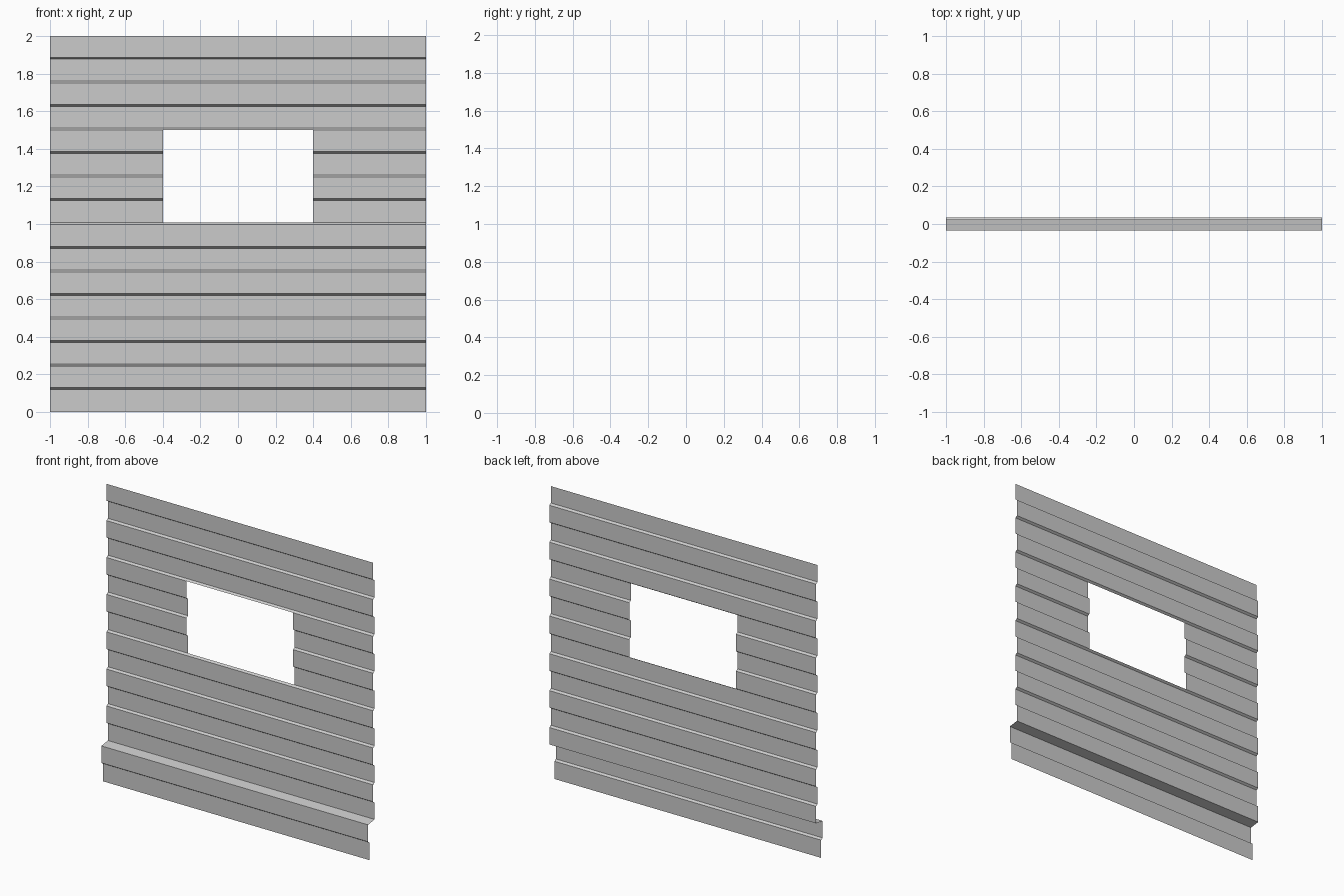
import bpy, bmesh

if "Cube" in bpy.data.objects:
    bpy.data.objects.remove(bpy.data.objects["Cube"])

# Stepped siding profile (y, z), bottom to top; courses alternate back / front
STEP, H = 0.015, 0.005
COURSES = 16
BACK, LOW_BACK = 0.035, -0.020   # the two bottom courses stand further forward

def course_y(i):
    base = LOW_BACK if i < 2 else BACK
    return base - (STEP if i % 2 else 0)

profile = [(course_y(0), 0.0)]
for i in range(1, COURSES):
    z = i * 0.125 + (0.006 if i > 8 else 0.002 if i == 8 else 0)
    profile += [(course_y(i - 1), z - H), (course_y(i), z + H)]
profile.append((course_y(COURSES - 1), 2.0))

# Sheet wall: sweep the profile along x, leaving the window open
xs = [-1.0, -0.4, 0.4, 1.0]
bm = bmesh.new()
grid = [[bm.verts.new((x, y, z)) for x in xs] for y, z in profile]
for r in range(len(profile) - 1):
    mid = (profile[r][1] + profile[r + 1][1]) / 2
    in_window = 1.02 < mid < 1.49
    for c in range(3):
        if c == 1 and in_window:
            continue
        bm.faces.new((grid[r][c], grid[r][c + 1], grid[r + 1][c + 1], grid[r + 1][c]))

mesh = bpy.data.meshes.new("siding_wall")
bm.to_mesh(mesh)
bm.free()
wall = bpy.data.objects.new("siding_wall", mesh)
bpy.context.collection.objects.link(wall)
